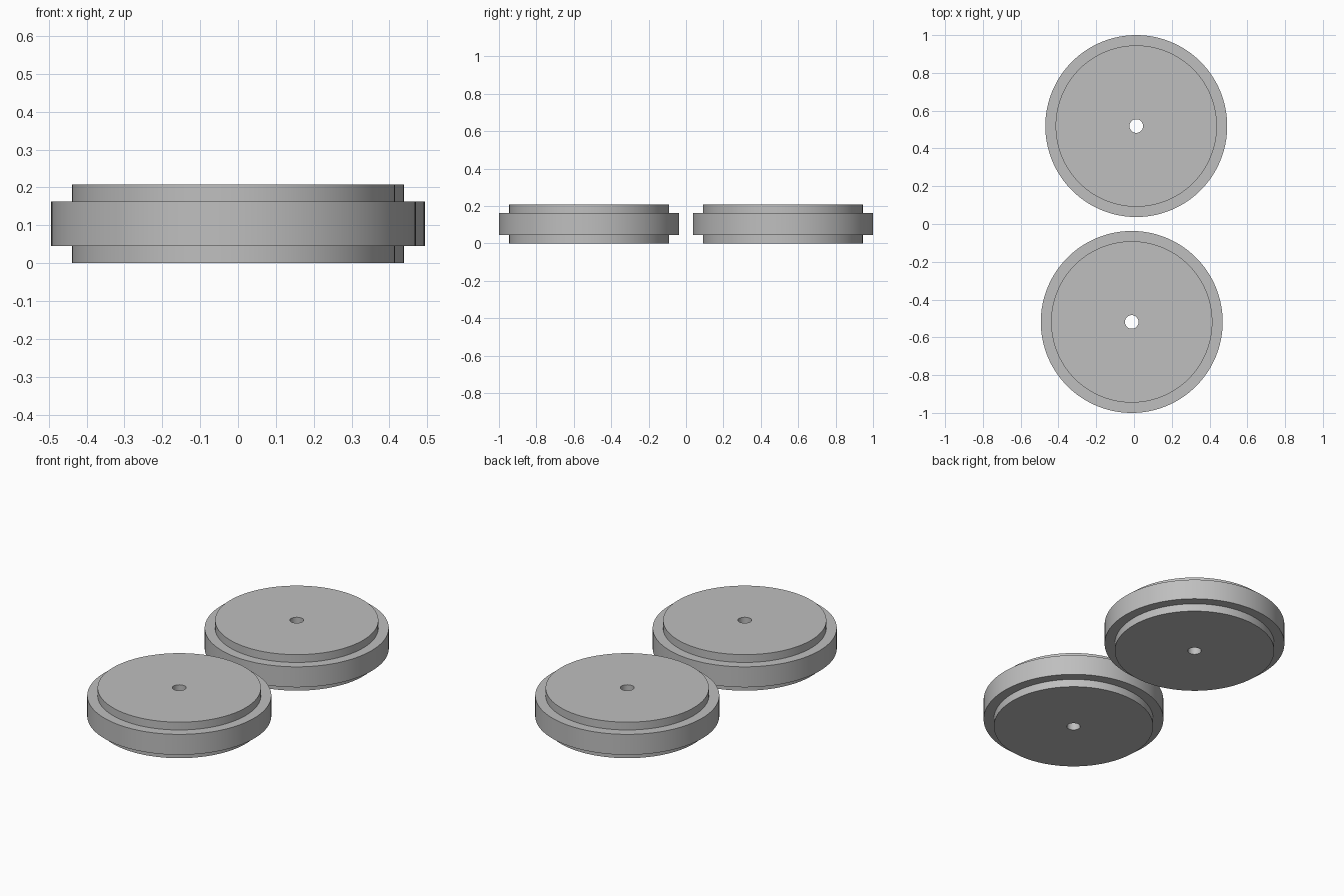
import bpy
import bmesh
from math import cos, sin, tau

cube = bpy.data.objects.get("Cube")
if cube:
    bpy.data.objects.remove(cube)

grey = bpy.data.materials.new("plain grey")
grey.use_nodes = True
colour = (0.52, 0.52, 0.52, 1)
grey.diffuse_color = colour
grey.node_tree.nodes["Principled BSDF"].inputs["Base Color"].default_value = colour

SIDES = 128
BORE, HUB, RIM = 0.036, 0.427, 0.4815
LOW, HIGH, TOP = 0.045, 0.163, 0.208

# Closed stepped cross-section: radius, height
PROFILE = [(BORE, 0), (HUB, 0), (HUB, LOW), (RIM, LOW),
           (RIM, HIGH), (HUB, HIGH), (HUB, TOP), (BORE, TOP)]


def stepped_wheel(name, x, y):
    """Revolve the cross-section into a disc with a through hole."""
    bm = bmesh.new()
    rings = [[bm.verts.new((r * cos(tau * i / SIDES), r * sin(tau * i / SIDES), z))
              for i in range(SIDES)] for r, z in PROFILE]
    for k, ring in enumerate(rings):
        above = rings[(k + 1) % len(rings)]
        for i in range(SIDES):
            j = (i + 1) % SIDES
            bm.faces.new((ring[i], ring[j], above[j], above[i]))
    bmesh.ops.recalc_face_normals(bm, faces=bm.faces)
    mesh = bpy.data.meshes.new(name)
    bm.to_mesh(mesh)
    bm.free()
    mesh.materials.append(grey)
    wheel = bpy.data.objects.new(name, mesh)
    wheel.location = (x, y, 0)
    bpy.context.collection.objects.link(wheel)
    # Smooth round walls, sharp steps
    bpy.ops.object.select_all(action="DESELECT")
    wheel.select_set(True)
    bpy.context.view_layer.objects.active = wheel
    bpy.ops.object.shade_smooth_by_angle()


# Two matching discs, slightly offset sideways
stepped_wheel("front_disc", -0.012, -0.5185)
stepped_wheel("back_disc", 0.012, 0.5185)
